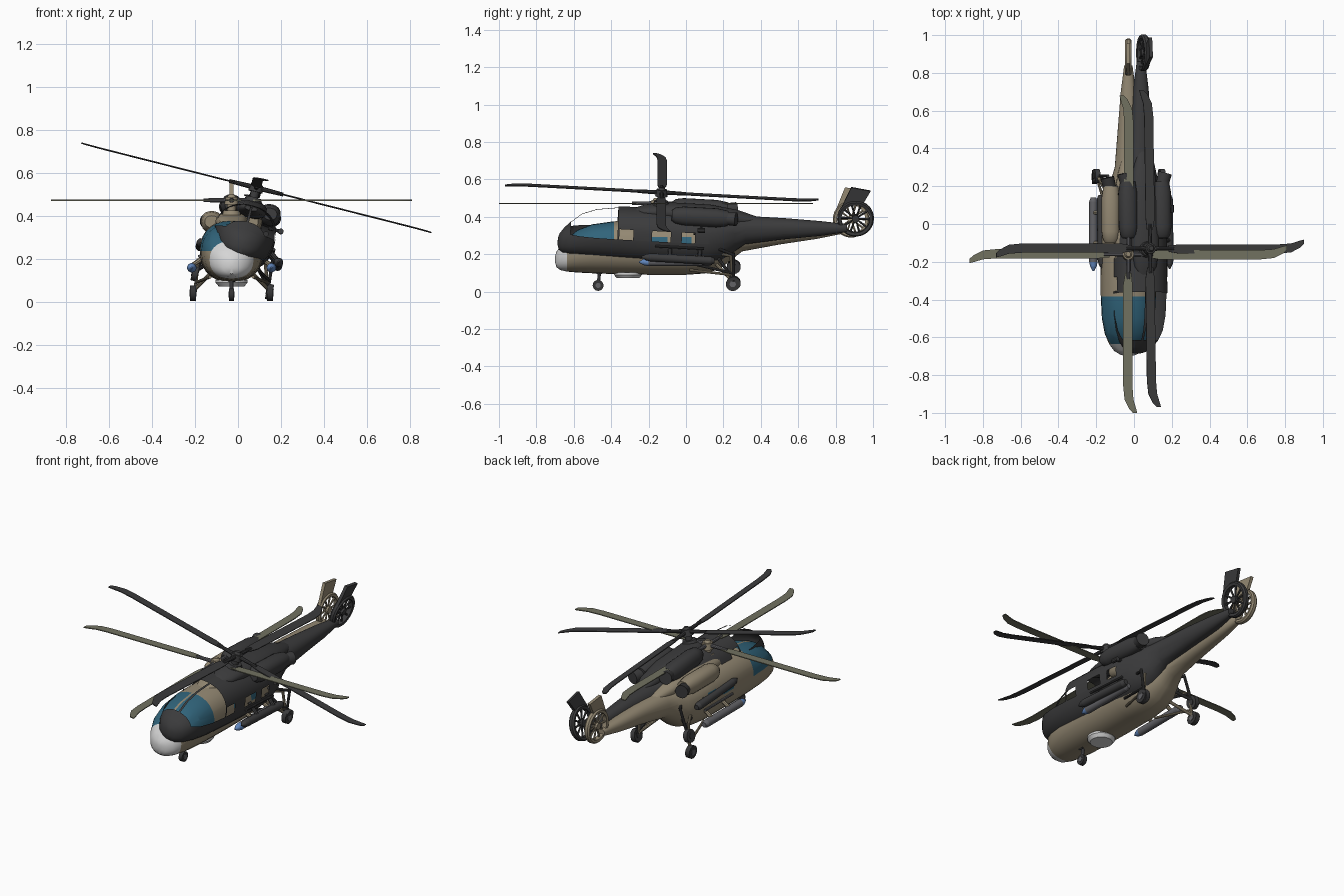
import bpy, bmesh, math
from mathutils import Matrix, Vector

if "Cube" in bpy.data.objects:
    bpy.data.objects.remove(bpy.data.objects["Cube"])


def material(name, srgb):
    m = bpy.data.materials.new(name)
    m.diffuse_color = [(c / 255) ** 2.2 for c in srgb] + [1]
    m.use_nodes = True
    m.node_tree.nodes["Principled BSDF"].inputs["Base Color"].default_value = m.diffuse_color
    return m


TAN = material("tan_paint", (146, 135, 114))
DARK = material("dark_paint", (62, 62, 63))
OLIVE = material("olive_blade", (112, 112, 96))
GLASS = material("blue_glass", (52, 100, 122))
WHITE = material("pale_radome", (212, 212, 212))
GREY = material("grey_metal", (98, 98, 102))
BLUE = material("blue_tip", (98, 135, 190))
RUBBER = material("black_rubber", (55, 55, 56))


def finish(bm, name, mats, matrix):
    bmesh.ops.recalc_face_normals(bm, faces=bm.faces[:])
    me = bpy.data.meshes.new(name)
    bm.to_mesh(me)
    bm.free()
    for m in mats:
        me.materials.append(m)
    for p in me.polygons:
        p.use_smooth = True
    me.set_sharp_from_angle(angle=math.radians(35))
    ob = bpy.data.objects.new(name, me)
    ob.matrix_world = matrix
    bpy.context.collection.objects.link(ob)
    return ob


def add_loft(bm, rings):
    rows = [[bm.verts.new(p) for p in r] for r in rings]
    n = len(rows[0])
    for a, b in zip(rows, rows[1:]):
        for i in range(n):
            j = (i + 1) % n
            bm.faces.new((a[i], a[j], b[j], b[i]))
    bm.faces.new(rows[0])
    bm.faces.new(rows[-1])


def ovals(stations, cx=0, n=28, power=0.88):
    """Oval rings along y from (y, half width, bottom, top)."""
    rings = []
    for y, w, lo, hi in stations:
        ring = []
        for i in range(n):
            a = 2 * math.pi * i / n
            c, s = math.cos(a), math.sin(a)
            ring.append((cx + w * math.copysign(abs(c) ** power, c), y,
                         (lo + hi) / 2 + (hi - lo) / 2 * math.copysign(abs(s) ** power, s)))
        rings.append(ring)
    return rings


def add_tube(bm, p, q, r1, r2=None, n=14):
    p, q = Vector(p), Vector(q)
    rot = (q - p).to_track_quat('Z', 'Y')
    rings = []
    for c, r in ((p, r1), (q, r1 if r2 is None else r2)):
        rings.append([c + rot @ Vector((r * math.cos(2 * math.pi * i / n),
                                        r * math.sin(2 * math.pi * i / n), 0)) for i in range(n)])
    add_loft(bm, rings)


def tubes(name, items, mat, M, n=14):
    bm = bmesh.new()
    for it in items:
        add_tube(bm, *it, n=n)
    finish(bm, name, [mat], M)


BODY = [(-.70, .014, .155, .19), (-.692, .042, .13, .215), (-.672, .075, .115, .242),
        (-.635, .102, .107, .282), (-.58, .125, .102, .33), (-.5, .14, .098, .36),
        (-.385, .146, .094, .376), (-.2, .147, .09, .38), (0, .147, .09, .378),
        (.1, .138, .097, .373), (.18, .118, .12, .368), (.24, .09, .168, .365),
        (.3, .072, .215, .365), (.5, .056, .252, .365), (.7, .04, .282, .36), (.84, .022, .31, .352)]
WINDOWS = [(-.2, -.1), (-.04, .03)]
DOOR = (-.375, -.30)


def craft(label, M, hull, blade, nose, metal, tip, rubber, glazed):
    # Fuselage with cut canopy, windows and nose cap
    bm = bmesh.new()
    add_loft(bm, ovals(BODY))
    openings = WINDOWS if glazed else WINDOWS + [DOOR]
    cuts = [((0, 0, z), (0, 0, 1)) for z in (.237, .292)]
    cuts += [((0, y, 0), (0, 1, 0)) for w in openings for y in w]
    cuts += [((x, 0, 0), (1, 0, 0)) for x in (-.006, .006)]
    for co, no in cuts:
        bmesh.ops.bisect_plane(bm, geom=bm.verts[:] + bm.edges[:] + bm.faces[:],
                               plane_co=co, plane_no=no, dist=1e-5)
    for f in bm.faces:
        c = f.calc_center_median()
        if c.y < -.635:
            f.material_index = 2
        elif c.y < -.385 and c.z > .237 and abs(c.x) > .006:
            f.material_index = 1
        elif .237 < c.z < .292 and abs(c.x) > .05 and any(a < c.y < b for a, b in openings):
            f.material_index = 1
    if not glazed:
        bmesh.ops.delete(bm, geom=[f for f in bm.faces if f.material_index == 1], context='FACES')
    finish(bm, label + "_fuselage", [hull, GLASS, nose], M)

    # Roof deck and side engines
    bm = bmesh.new()
    add_loft(bm, ovals([(-.3, .03, .355, .375), (-.25, .06, .34, .395), (-.15, .075, .33, .415),
                        (.1, .075, .33, .415), (.25, .06, .32, .395), (.36, .03, .32, .365)], n=20))
    finish(bm, label + "_roof_deck", [hull], M)
    for s in (-1, 1):
        bm = bmesh.new()
        add_loft(bm, ovals([(-.1, .032, .345, .4), (-.08, .043, .33, .415), (-.04, .05, .322, .422),
                            (.14, .05, .322, .422), (.2, .04, .332, .412)], cx=s * .092, n=20))
        finish(bm, label + "_engine", [hull], M)
        tubes(label + "_exhaust", [((s * .095, .18, .372), (s * .112, .245, .375), .033, .037)],
              rubber, M, 18)

    # Mast, hub and blade cuffs
    tubes(label + "_mast", [((0, -.16, .39), (0, -.16, .425), .05, .036),
                            ((0, -.16, .42), (0, -.16, .455), .02)], hull, M, 18)
    tubes(label + "_rotor_hub", [((0, -.16, .452), (0, -.16, .488), .034, .028),
                                 ((0, -.16, .488), (0, -.16, .5), .02, .012)], hull, M, 18)
    hub = Vector((0, -.16, .472))
    dirs = [Vector((math.cos(k * math.pi / 2), math.sin(k * math.pi / 2), 0)) for k in range(4)]
    tubes(label + "_blade_cuff", [(hub + d * .025, hub + d * .13, .012, .009) for d in dirs],
          metal, M, 10)

    # Four main blades with swept tips
    outline = [(.1, -.016, .016), (.16, -.027, .022), (.7, -.027, .022),
               (.77, -.02, .027), (.82, .005, .042), (.84, .024, .047)]
    for k in range(4):
        bm = bmesh.new()
        t = .0025
        add_loft(bm, [[(r, a, -t), (r, b, -t), (r, b, t), (r, a, t)] for r, a, b in outline])
        finish(bm, label + "_main_blade", [blade],
               M @ Matrix.Translation(hub) @ Matrix.Rotation(k * math.pi / 2, 4, 'Z'))

    # Tail fan: ring shroud, hub and spokes
    fan = Vector((0, .883, .387))
    bm = bmesh.new()
    n = 32
    prof = [(.076, -.014), (.091, -.017), (.098, -.008), (.098, .008), (.091, .017), (.076, .014)]
    rows = []
    for i in range(n):
        a = 2 * math.pi * i / n
        rows.append([bm.verts.new(fan + Vector((x, r * math.cos(a), r * math.sin(a)))) for r, x in prof])
    for i in range(n):
        p, q = rows[i], rows[(i + 1) % n]
        for j in range(len(prof)):
            m = (j + 1) % len(prof)
            bm.faces.new((p[j], p[m], q[m], q[j]))
    finish(bm, label + "_tail_fan_ring", [hull], M)
    tubes(label + "_tail_fan_hub", [(fan - Vector((.015, 0, 0)), fan + Vector((.015, 0, 0)), .02)], hull, M)
    spokes = [Vector((0, math.cos(k * math.pi / 5), math.sin(k * math.pi / 5))) for k in range(10)]
    tubes(label + "_tail_fan_blade", [(fan + d * .015, fan + d * .08, .0045, .007) for d in spokes],
          hull, M, 6)

    # Swept tail fin
    bm = bmesh.new()
    fin = [(.795, .42), (.85, .557), (.955, .543), (.918, .47), (.87, .468)]
    add_loft(bm, [[(x, y, z) for y, z in fin] for x in (-.009, .009)])
    finish(bm, label + "_tail_fin", [hull], M)

    # Belly radar dish
    tubes(label + "_belly_dish", [((0, -.31, .072), (0, -.31, .09), .06, .075),
                                  ((0, -.31, .09), (0, -.31, .102), .075)], nose, M, 28)

    # Nose gear
    tubes(label + "_nose_strut", [((0, -.46, .12), (0, -.47, .035), .009)], metal, M, 10)
    tubes(label + "_nose_wheel", [((-.011, -.47, .033), (.011, -.47, .033), .029)], rubber, M, 20)
    tubes(label + "_nose_wheel_cap", [((-.014, -.47, .033), (.014, -.47, .033), .014)], metal, M)

    for s in (-1, 1):
        # Main gear
        tubes(label + "_main_strut", [((s * .07, .15, .16), (s * .168, .245, .06), .009),
                                      ((s * .155, .24, .2), (s * .17, .25, .04), .008),
                                      ((s * .09, .12, .215), (s * .155, .24, .19), .008),
                                      ((s * .1, .02, .115), (s * .165, .24, .09), .007)], hull, M, 10)
        tubes(label + "_main_wheel", [((s * .165, .25, .04), (s * .192, .25, .04), .037)], rubber, M, 22)
        tubes(label + "_main_wheel_cap", [((s * .162, .25, .04), (s * .195, .25, .04), .017)], metal, M)
        # Stores pod on two pylons
        x, z = s * .185, .158
        tubes(label + "_pod", [((x, -.2, z), (x, .12, z), .022), ((x, .12, z), (x, .14, z), .022, .014)],
              metal, M, 16)
        tubes(label + "_pod_tip", [((x, -.2, z), (x, -.225, z), .022, .017),
                                   ((x, -.225, z), (x, -.25, z), .017, .004)], tip, M, 16)
        tubes(label + "_pylon", [((s * .115, y, .215), (x, y, z + .01), .011) for y in (-.1, .06)],
              hull, M, 8)
        # Side rail along the cabin
        tubes(label + "_side_rail", [((s * .15, -.18, .212), (s * .15, .08, .212), .007)], metal, M, 8)

    # Hoist arm on the right side
    tubes(label + "_hoist", [((.1, .06, .315), (.165, .06, .315), .008),
                             ((.16, .04, .315), (.16, .08, .315), .013)], rubber, M, 10)


# Level tan craft, and a dark craft rolled and pitched above it
level = Matrix.Translation((-.03, 0, 0))
tilted = (Matrix.Translation((.085, -.13, .53)) @ Matrix.Rotation(math.radians(14.2), 4, 'Y')
          @ Matrix.Rotation(math.radians(-3.2), 4, 'X') @ Matrix.Translation((0, .16, -.472)))
craft("tan", level, TAN, OLIVE, WHITE, GREY, BLUE, RUBBER, True)
craft("dark", tilted, DARK, DARK, DARK, DARK, DARK, DARK, False)
